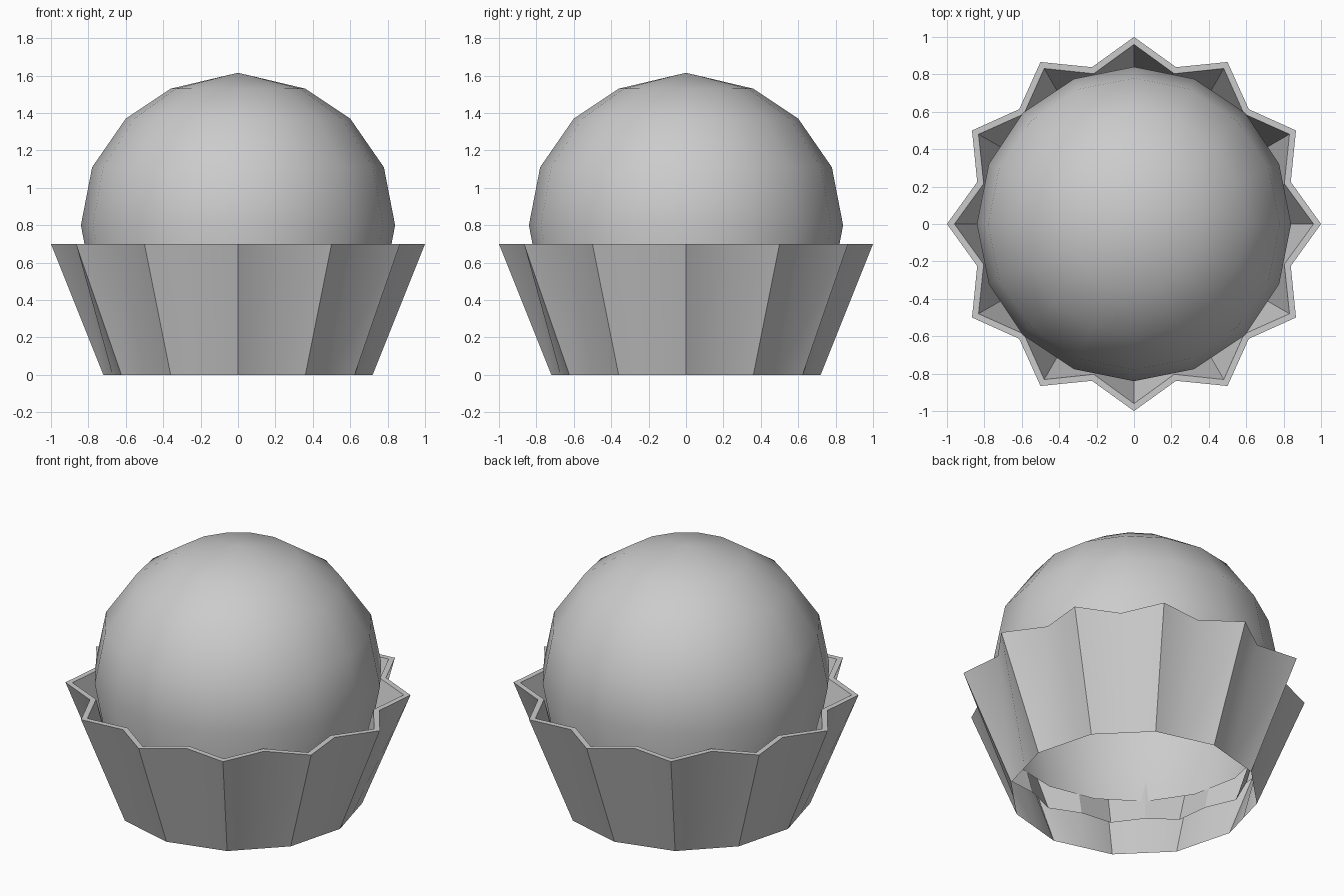
import bpy
from math import sin, cos, pi, radians

if "Cube" in bpy.data.objects:
    bpy.data.objects.remove(bpy.data.objects["Cube"])


def make_object(name, verts, faces, angle):
    mesh = bpy.data.meshes.new(name)
    mesh.from_pydata(verts, [], faces)
    mesh.update()
    obj = bpy.data.objects.new(name, mesh)
    bpy.context.collection.objects.link(obj)
    bpy.ops.object.select_all(action='DESELECT')
    obj.select_set(True)
    bpy.context.view_layer.objects.active = obj
    bpy.ops.object.shade_smooth_by_angle(angle=radians(angle))
    return obj


def loft(rings, n):
    """Stack rings of (tip radius, fold radius, z); tips and folds alternate."""
    verts = []
    for tip, fold, z in rings:
        for i in range(n):
            r = fold if i % 2 else tip
            a = 2 * pi * i / n
            verts.append((r * cos(a), r * sin(a), z))
    faces = [(k * n + i, k * n + (i + 1) % n, (k + 1) * n + (i + 1) % n, (k + 1) * n + i)
             for k in range(len(rings) - 1) for i in range(n)]
    return verts, faces


# Pleated paper cup: outer wall, flat rim, shorter inner wall, open below
cup_rings = [(0.72, 0.695, 0), (1.0, 0.868, 0.7), (0.96, 0.832, 0.7), (0.77, 0.715, 0.24)]
make_object("paper_cup", *loft(cup_rings, 24), 29)

# Domed cake top, open underneath
profile = [(0.76, 0.38), (0.84, 0.8), (0.78, 1.11), (0.60, 1.37), (0.36, 1.53)]
verts, faces = loft([(r, r, z) for r, z in profile], 16)
apex = len(verts)
last = apex - 16
verts.append((0, 0, 1.615))
faces += [(last + i, last + (i + 1) % 16, apex) for i in range(16)]
make_object("cake_top", verts, faces, 60)
